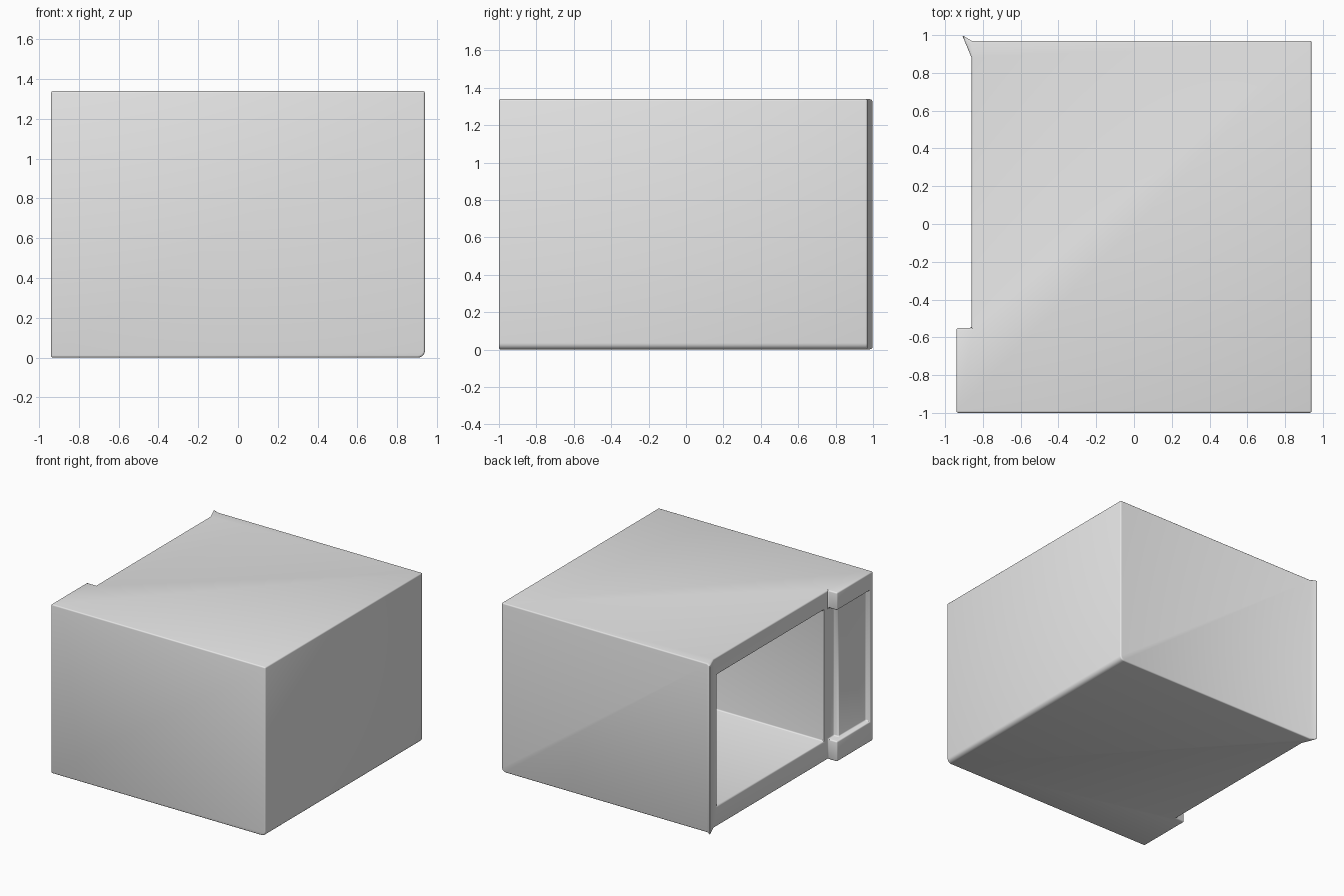
import bpy
import bmesh

old = bpy.data.objects.get("Cube")
if old:
    bpy.data.objects.remove(old, do_unlink=True)

HEIGHT = 1.34
OPEN_LOW, OPEN_HIGH = 0.16, 1.20

grey = bpy.data.materials.new("light grey")
grey.use_nodes = True
colour = (0.8, 0.8, 0.8, 1)
grey.diffuse_color = colour
grey.node_tree.nodes["Principled BSDF"].inputs["Base Color"].default_value = colour


def prism(name, outline, low, high, round_edge=False):
    """Extrude a closed xy outline from low to high."""
    bm = bmesh.new()
    face = bm.faces.new([bm.verts.new((x, y, low)) for x, y in outline])
    result = bmesh.ops.extrude_face_region(bm, geom=[face])
    top = [v for v in result["geom"] if isinstance(v, bmesh.types.BMVert)]
    bmesh.ops.translate(bm, verts=top, vec=(0, 0, high - low))
    bmesh.ops.recalc_face_normals(bm, faces=bm.faces)
    if round_edge:
        # Larger radius along the lower edge of the closed side
        edges = [e for e in bm.edges
                 if all(v.co.z < 0.01 and v.co.x > 0.9 for v in e.verts)]
        bmesh.ops.bevel(bm, geom=edges, offset=0.035, segments=5,
                        profile=0.5, affect='EDGES')
    mesh = bpy.data.meshes.new(name)
    bm.to_mesh(mesh)
    bm.free()
    mesh.materials.append(grey)
    obj = bpy.data.objects.new(name, mesh)
    bpy.context.collection.objects.link(obj)
    return obj


def rectangle(x0, x1, y0, y1):
    return [(x0, y0), (x1, y0), (x1, y1), (x0, y1)]


def activate(obj):
    bpy.ops.object.select_all(action='DESELECT')
    obj.select_set(True)
    bpy.context.view_layer.objects.active = obj


def carve(obj, cutter):
    cutter.hide_render = True
    activate(obj)
    mod = obj.modifiers.new("Carve", 'BOOLEAN')
    mod.operation = 'DIFFERENCE'
    mod.solver = 'EXACT'
    mod.object = cutter
    bpy.ops.object.modifier_apply(modifier=mod.name)
    bpy.data.objects.remove(cutter, do_unlink=True)


# Housing with a projecting control block and a flared hinge lip
outline = [(-0.94, -1), (0.94, -1), (0.94, 0.97), (-0.86, 0.97),
           (-0.91, 1), (-0.885, 0.94), (-0.86, 0.88),
           (-0.86, -0.55), (-0.94, -0.55)]
housing = prism("housing", outline, 0, HEIGHT, round_edge=True)

# Cooking cavity
carve(housing, prism("cavity_cutter", rectangle(-1.1, 0.8, -0.5, 0.84),
                     OPEN_LOW, OPEN_HIGH))

# Shallow control recess, stepped down to the frame beside the opening
recess = [(-1.1, -0.965), (-0.9, -0.965), (-0.9, -0.625),
          (-0.86, -0.625), (-0.86, -0.53), (-1.1, -0.53)]
carve(housing, prism("control_recess_cutter", recess, OPEN_LOW, OPEN_HIGH))

# Soft sheet metal edges
activate(housing)
bevel = housing.modifiers.new("Soft edges", 'BEVEL')
bevel.width = 0.01
bevel.segments = 3
bevel.limit_method = 'ANGLE'
bevel.angle_limit = 0.7
bpy.ops.object.modifier_apply(modifier=bevel.name)
bpy.ops.object.shade_smooth_by_angle(angle=0.6)
